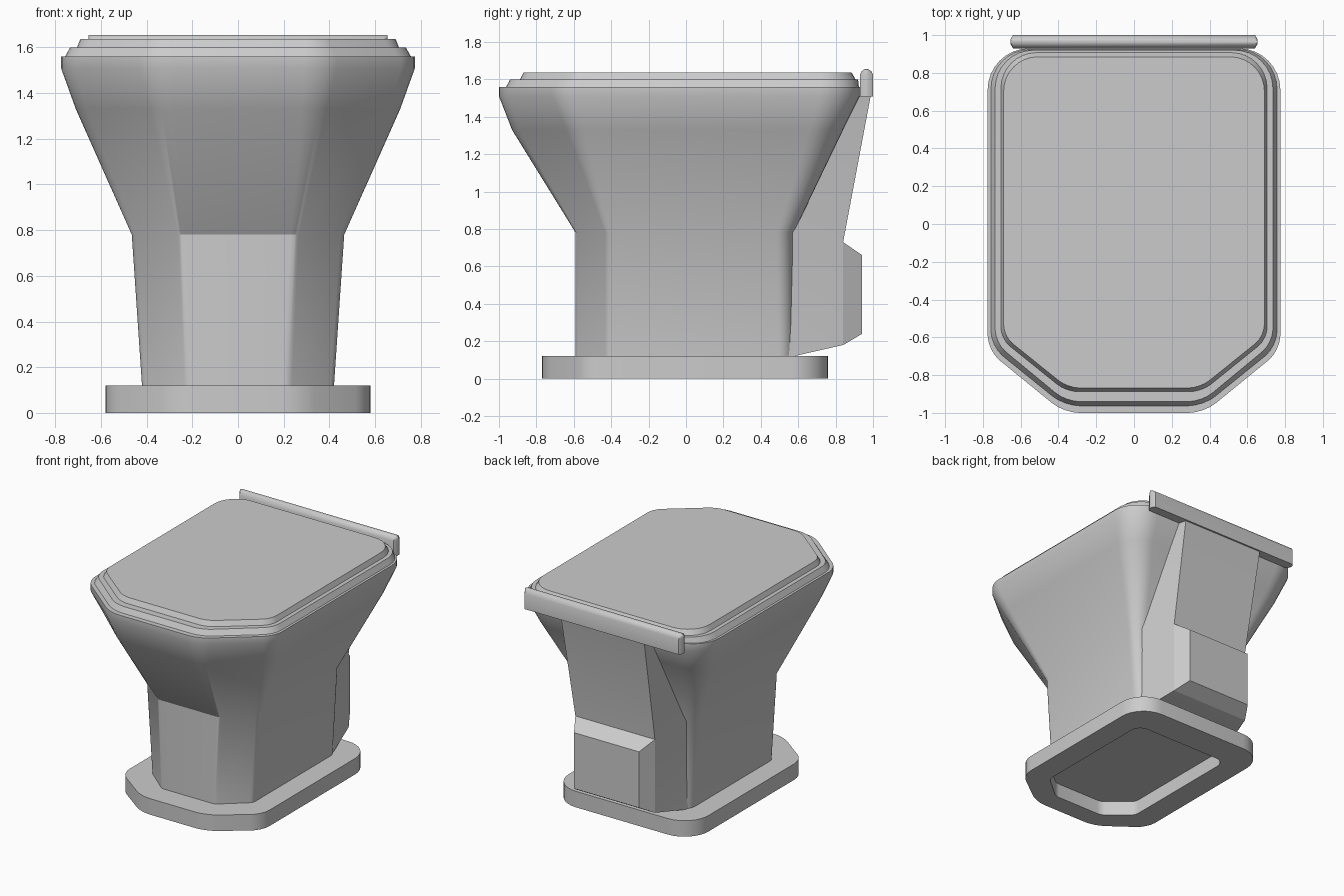
import bpy, bmesh, math
from mathutils import Vector

if "Cube" in bpy.data.objects:
    bpy.data.objects.remove(bpy.data.objects["Cube"])

grey = bpy.data.materials.new("light grey")
grey.diffuse_color = (0.6, 0.6, 0.6, 1)
grey.use_nodes = True
grey.node_tree.nodes["Principled BSDF"].inputs["Base Color"].default_value = grey.diffuse_color


def loft(name, rings, angle=30):
    """Skin a list of equal-length point rings and cap both ends."""
    bm = bmesh.new()
    vr = [[bm.verts.new(p) for p in ring] for ring in rings]
    n = len(vr[0])
    for a, b in zip(vr, vr[1:]):
        for i in range(n):
            j = (i + 1) % n
            bm.faces.new((a[i], a[j], b[j], b[i]))
    bm.faces.new(vr[0][::-1])
    bm.faces.new(vr[-1])
    bmesh.ops.recalc_face_normals(bm, faces=bm.faces)
    me = bpy.data.meshes.new(name)
    bm.to_mesh(me)
    bm.free()
    me.materials.append(grey)
    ob = bpy.data.objects.new(name, me)
    bpy.context.collection.objects.link(ob)
    bpy.context.view_layer.objects.active = ob
    ob.select_set(True)
    bpy.ops.object.shade_smooth_by_angle(angle=math.radians(angle))
    ob.select_set(False)
    return ob


def outline(z, w, y0, y1, flat, yc, rf, rb):
    """Ring with chamfered front, rounded front corners (rf) and back corners (rb)."""
    half = [(flat, y0, rf), (w, yc, rf), (w, y1, rb)]
    corners = half + [(-x, y, r) for x, y, r in reversed(half)]
    ring = []
    for i, (x, y, r) in enumerate(corners):
        c = Vector((x, y, z))
        p = Vector((*corners[i - 1][:2], z))
        q = Vector((*corners[(i + 1) % 6][:2], z))
        a = c + (p - c).normalized() * r
        b = c + (q - c).normalized() * r
        h1, h2 = a.lerp(c, 0.55), b.lerp(c, 0.55)
        steps = 8 if y == y1 else 4
        for k in range(steps + 1):
            t = k / steps
            s = 1 - t
            ring.append(a * s**3 + h1 * 3 * s * s * t + h2 * 3 * s * t * t + b * t**3)
    return ring


# Foot plate with a recess in its underside
loft("base_plate", [
    outline(0.11, 0.40, -0.62, 0.53, 0.21, -0.46, 0.03, 0.08),
    outline(0.00, 0.40, -0.62, 0.53, 0.21, -0.46, 0.03, 0.08),
    outline(0.00, 0.58, -0.77, 0.76, 0.27, -0.54, 0.08, 0.20),
    outline(0.12, 0.58, -0.77, 0.76, 0.27, -0.54, 0.08, 0.20),
])

# Pedestal flaring into the bowl
loft("bowl_body", [
    outline(0.115, 0.42, -0.59, 0.575, 0.22, -0.42, 0.02, 0.08),
    outline(0.78, 0.465, -0.59, 0.575, 0.25, -0.42, 0.02, 0.09),
    outline(1.33, 0.71, -0.93, 0.84, 0.34, -0.60, 0.06, 0.18),
    outline(1.51, 0.775, -1.00, 0.93, 0.37, -0.67, 0.08, 0.22),
    outline(1.56, 0.775, -1.00, 0.93, 0.37, -0.67, 0.08, 0.22),
])

# Seat ring and the lid above it, both with sloped edges
loft("seat", [
    outline(1.555, 0.76, -0.965, 0.925, 0.37, -0.65, 0.08, 0.21),
    outline(1.60, 0.735, -0.94, 0.92, 0.36, -0.63, 0.07, 0.20),
])
loft("lid", [
    outline(1.595, 0.707, -0.89, 0.91, 0.36, -0.61, 0.06, 0.19),
    outline(1.637, 0.69, -0.868, 0.885, 0.35, -0.595, 0.06, 0.18),
])


def rail_ring(z, d):
    half = [(0.64, -d), (0.655, -d / 3), (0.655, d / 3), (0.64, d)]
    return [(x, 0.965 + y, z) for x, y in half + [(-x, y) for x, y in reversed(half)]]


# Horizontal rail behind the lid
loft("back_rail", [rail_ring(z, d) for z, d in
                   ((1.51, 0.035), (1.625, 0.035), (1.643, 0.027), (1.655, 0.010))], 50)


def wedge(z, yf, wf, yb, wb):
    return [(-wf, yf, z), (wf, yf, z), (wb, yb, z), (-wb, yb, z)]


# Support rising from the pedestal to the rail
loft("back_support", [
    wedge(0.12, 0.50, 0.41, 0.575, 0.395),
    wedge(0.18, 0.50, 0.41, 0.84, 0.33),
    wedge(0.73, 0.50, 0.42, 0.84, 0.33),
    wedge(1.515, 0.85, 0.38, 0.988, 0.345),
], 15)


def panel(y, w, z0, z1):
    return [(-w, y, z0), (w, y, z0), (w, y, z1), (-w, y, z1)]


# Raised block with bevelled rim low on the support
loft("back_block", [panel(0.82, 0.33, 0.18, 0.73), panel(0.84, 0.33, 0.18, 0.73),
                    panel(0.942, 0.27, 0.24, 0.66)], 15)
